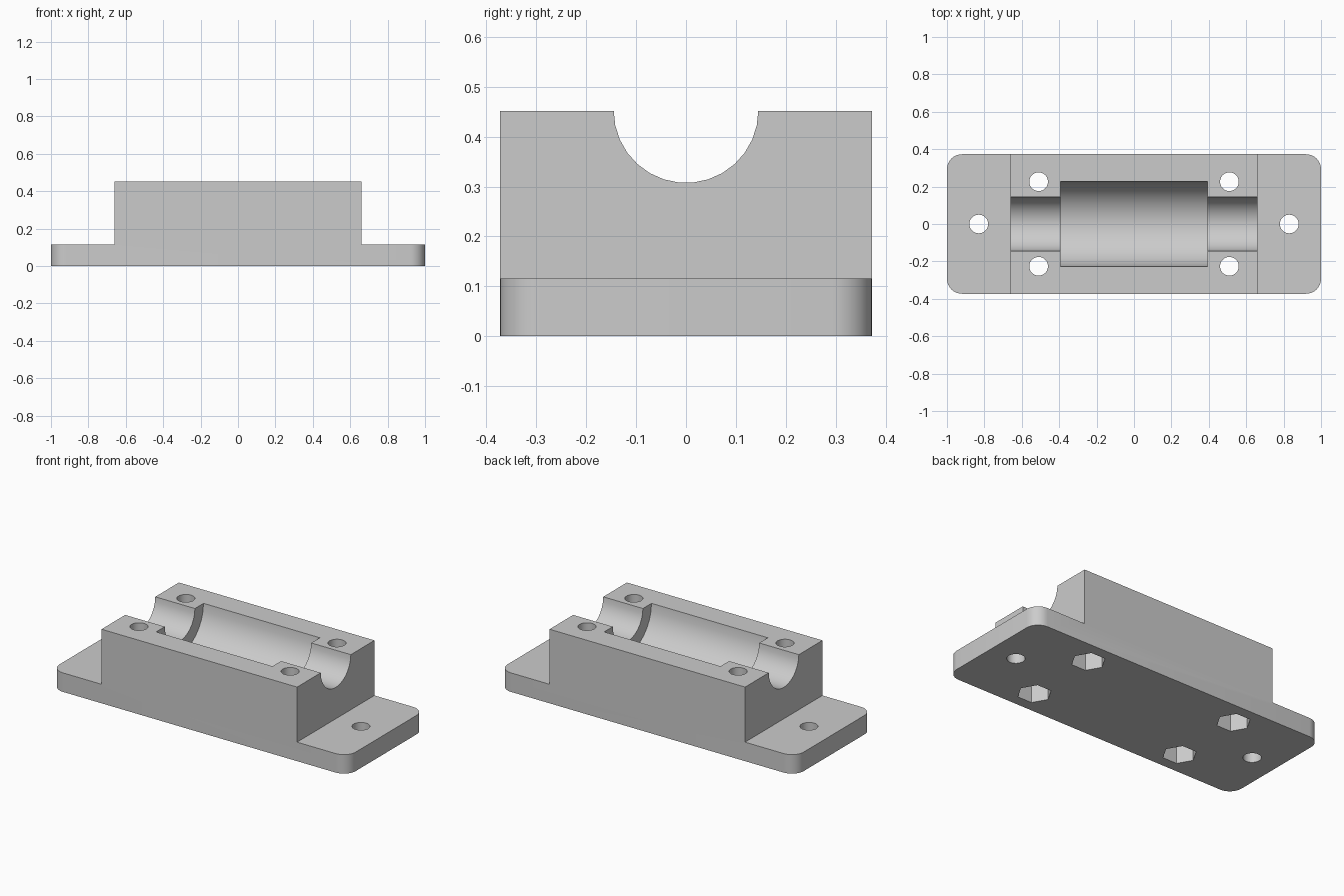
import bpy
import bmesh
import math
from mathutils import Matrix, Vector

cube = bpy.data.objects.get("Cube")
if cube:
    bpy.data.objects.remove(cube, do_unlink=True)

HALF_Y = 0.373
FLANGE, TOP = 0.116, 0.452
BLOCK_X = 0.66

grey = bpy.data.materials.new("light grey plastic")
grey.use_nodes = True
colour = (0.6, 0.6, 0.6, 1)
grey.diffuse_color = colour
grey.node_tree.nodes["Principled BSDF"].inputs["Base Color"].default_value = colour


def make_object(name, bm):
    bmesh.ops.recalc_face_normals(bm, faces=bm.faces)
    mesh = bpy.data.meshes.new(name)
    bm.to_mesh(mesh)
    bm.free()
    mesh.materials.append(grey)
    obj = bpy.data.objects.new(name, mesh)
    bpy.context.collection.objects.link(obj)
    return obj


# Stepped body: side profile extruded across, flange corners rounded
half = [(BLOCK_X, TOP), (BLOCK_X, FLANGE), (1, FLANGE), (1, 0)]
profile = half + [(-x, z) for x, z in reversed(half)]
bm = bmesh.new()
face = bm.faces.new([bm.verts.new((x, -HALF_Y, z)) for x, z in profile])
ext = bmesh.ops.extrude_face_region(bm, geom=[face])
bmesh.ops.translate(bm, vec=(0, 2 * HALF_Y, 0),
                    verts=[g for g in ext["geom"] if isinstance(g, bmesh.types.BMVert)])
corners = [e for e in bm.edges
           if all(abs(v.co.x) > 0.99 for v in e.verts)
           and abs(e.verts[0].co.z - e.verts[1].co.z) > 0.05]
bmesh.ops.bevel(bm, geom=corners, offset=0.08, segments=8, profile=0.5,
                affect='EDGES')
body = make_object("bearing_holder", bm)
bpy.context.view_layer.objects.active = body
body.select_set(True)


def cut(name, radius, length, centre, sides=30, axis='Z', turn=0.0):
    """Subtract a prism from the body, then discard the cutter."""
    matrix = Matrix.Translation(Vector(centre))
    if axis == 'X':
        matrix = matrix @ Matrix.Rotation(math.pi / 2, 4, 'Y')
    matrix = matrix @ Matrix.Rotation(turn, 4, 'Z')
    cutter_bm = bmesh.new()
    bmesh.ops.create_cone(cutter_bm, cap_ends=True, segments=sides, radius1=radius,
                          radius2=radius, depth=length, matrix=matrix)
    cutter = make_object(name, cutter_bm)
    cutter.hide_render = True
    mod = body.modifiers.new(name, 'BOOLEAN')
    mod.operation = 'DIFFERENCE'
    mod.solver = 'EXACT'
    mod.object = cutter
    bpy.ops.object.modifier_apply(modifier=mod.name)
    bpy.data.objects.remove(cutter, do_unlink=True)


# Half-round seats for the shaft and the wider bearing
AXIS_Z = TOP + 0.0005
cut("shaft_groove", 0.145, 3, (0, 0, AXIS_Z), axis='X')
cut("bearing_pocket", 0.228, 0.785, (0, 0, AXIS_Z), axis='X')

for sx in (-1, 1):
    # Mounting hole in each flange
    cut("mounting_hole", 0.05, 2, (sx * 0.83, 0, 0))
    for sy in (-1, 1):
        # Clamp bolt hole with a hexagonal nut recess underneath
        x, y = sx * 0.51, sy * 0.226
        cut("bolt_hole", 0.05, 2, (x, y, 0))
        cut("nut_recess", 0.095, 0.3, (x, y, 0), sides=6, turn=math.pi / 2)

bpy.ops.object.shade_smooth_by_angle(angle=math.radians(30))
